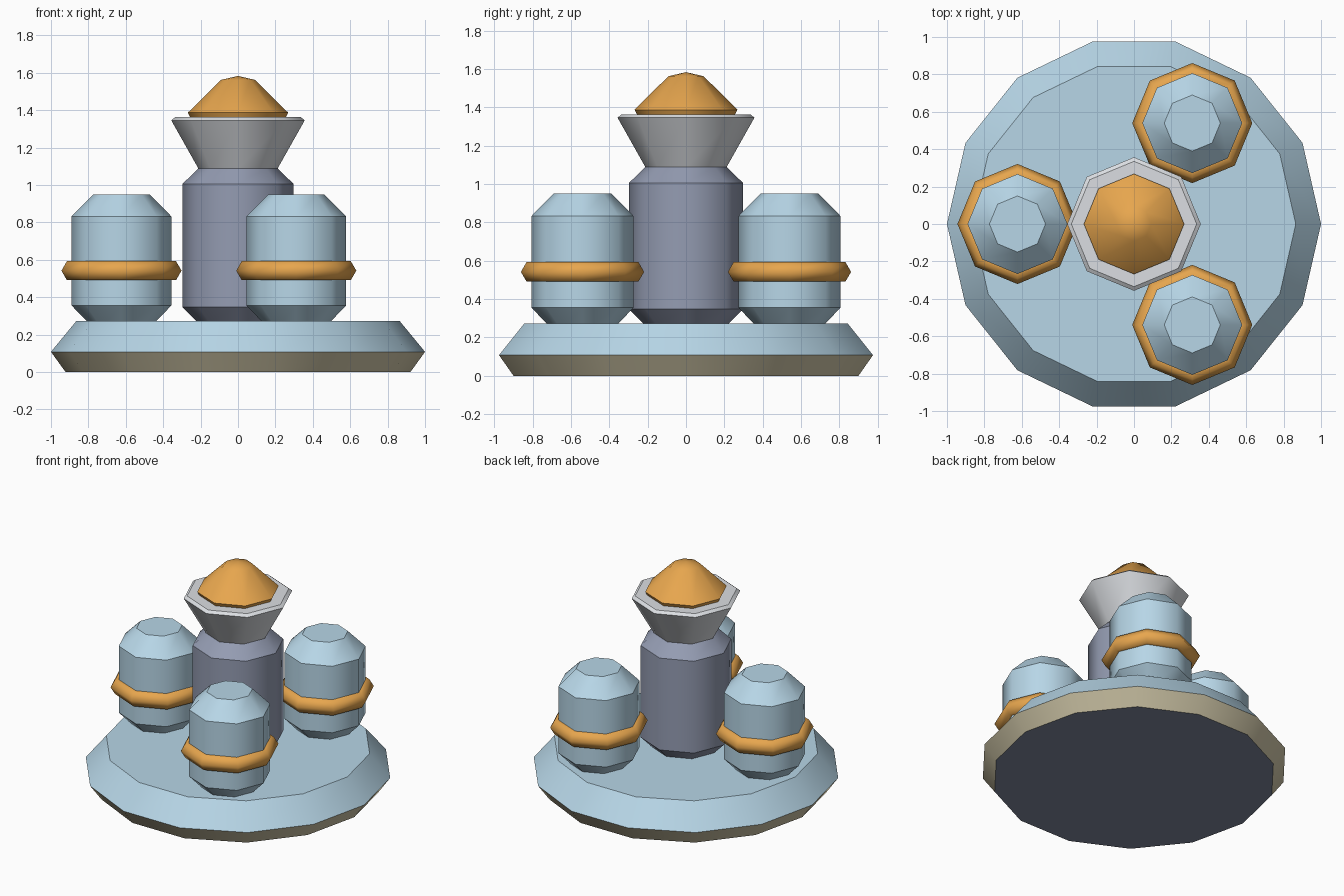
import bpy, bmesh, math

if "Cube" in bpy.data.objects:
    bpy.data.objects.remove(bpy.data.objects["Cube"])


def material(name, r, g, b):
    m = bpy.data.materials.new(name)
    lin = [(c / 255 / 12.92) if c < 11 else ((c / 255 + 0.055) / 1.055) ** 2.4 for c in (r, g, b)]
    m.diffuse_color = (*lin, 1)
    m.use_nodes = True
    m.node_tree.nodes["Principled BSDF"].inputs["Base Color"].default_value = m.diffuse_color
    return m


BLUE = material("pale_blue", 183, 214, 231)
ORANGE = material("orange", 231, 166, 78)
BEIGE = material("beige", 207, 198, 167)
SLATE = material("slate", 148, 156, 178)
GREY = material("light_grey", 219, 222, 226)
DARK = material("slate_underside", 129, 137, 157)


def lathe(name, profile, sides, mats, centre=(0, 0), closed=False, soft_rows=()):
    """Turn (radius, z) points, bottom to top; mats = side, or (bottom, bands..., top)."""
    bm = bmesh.new()
    rows = []
    for r, z in profile:
        if r == 0:
            rows.append([bm.verts.new((0, 0, z))] * sides)
        else:
            rows.append([bm.verts.new((r * math.cos(2 * math.pi * i / sides),
                                       r * math.sin(2 * math.pi * i / sides), z))
                         for i in range(sides)])
    n = len(rows)
    for k in range(n if closed else n - 1):
        a, b = rows[k], rows[(k + 1) % n]
        for i in range(sides):
            j = (i + 1) % sides
            loop = list(dict.fromkeys((a[i], a[j], b[j], b[i])))
            f = bm.faces.new(loop)
            f.smooth = True
            f.material_index = min(k + 1, len(mats) - 1)
    if not closed:
        bm.faces.new(rows[0][::-1])
        if profile[-1][0] > 0:
            bm.faces.new(rows[-1]).material_index = len(mats) - 1
        # crisp horizontal creases, soft vertical ones
        for k, row in enumerate(rows):
            if k in soft_rows or profile[k][0] == 0:
                continue
            for i in range(sides):
                e = bm.edges.get((row[i], row[(i + 1) % sides]))
                if e:
                    e.smooth = False
    bmesh.ops.recalc_face_normals(bm, faces=bm.faces)
    me = bpy.data.meshes.new(name)
    bm.to_mesh(me)
    bm.free()
    for m in mats:
        me.materials.append(m)
    ob = bpy.data.objects.new(name, me)
    ob.location = (*centre, 0)
    bpy.context.collection.objects.link(ob)
    return ob


# Base disc: slate underside, beige lower bevel, blue upper bevel and deck
lathe("base", [(0.922, 0), (1.0, 0.108), (0.865, 0.272)], 14, [DARK, BEIGE, BLUE])

# Central column
lathe("column", [(0.215, 0.265), (0.298, 0.348), (0.298, 1.005), (0.21, 1.09)], 8, [SLATE])

# Flared cup with a bevelled rim
lathe("cup", [(0.21, 1.085), (0.357, 1.346), (0.335, 1.363)], 8, [GREY])

# Domed cap
lathe("cap", [(0.252, 1.355), (0.268, 1.387), (0.092, 1.562), (0, 1.583)], 8, [ORANGE],
      soft_rows=(2,))

# Three tanks around the column, each with a hexagonal-section band
for i in range(3):
    a = math.pi + i * 2 * math.pi / 3
    c = (0.623 * math.cos(a), 0.623 * math.sin(a))
    lathe(f"tank_{i + 1}", [(0.15, 0.235), (0.267, 0.356), (0.267, 0.832), (0.15, 0.95)],
          8, [BLUE], c)
    band = [(0.262 + 0.059 * math.cos(k * math.pi / 3), 0.542 + 0.059 * math.sin(k * math.pi / 3))
            for k in range(6)]
    lathe(f"tank_band_{i + 1}", band, 8, [ORANGE], c, closed=True)
